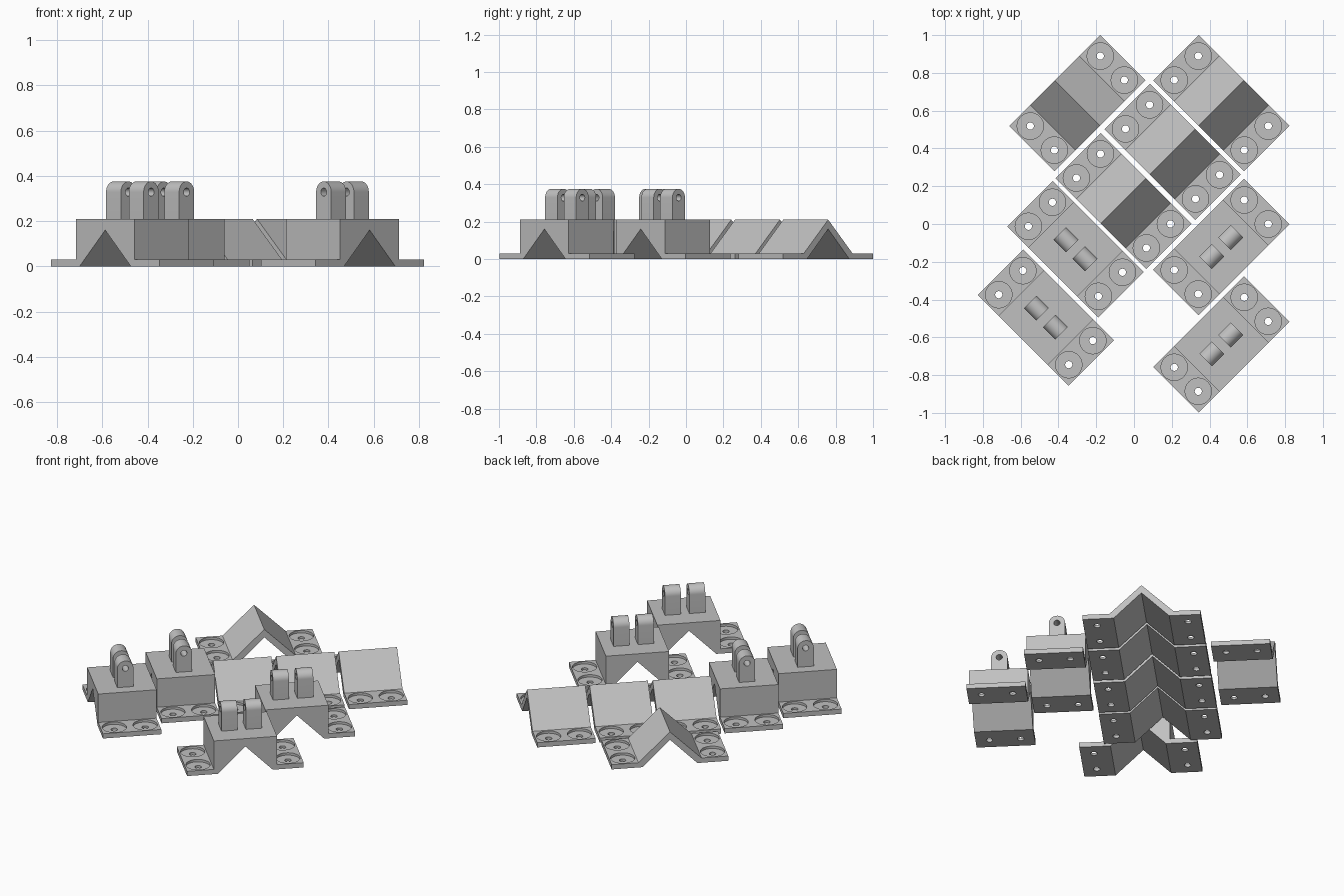
import bpy, bmesh, math
from mathutils import Matrix, Vector

if "Cube" in bpy.data.objects:
    bpy.data.objects.remove(bpy.data.objects["Cube"])

HL, HW = 0.34, 0.17            # half length / half width of a piece
BODY, TOP = 0.184, 0.21        # half length and height of the raised body
FL = 0.03                      # flange thickness
LUG_R, LUG_Z = 0.047, 0.328    # lug rounding radius and pin height

grey = bpy.data.materials.new("light_grey")
grey.diffuse_color = (0.53, 0.53, 0.53, 1)
grey.use_nodes = True
grey.node_tree.nodes["Principled BSDF"].inputs["Base Color"].default_value = grey.diffuse_color


def add(name, bm):
    bmesh.ops.recalc_face_normals(bm, faces=bm.faces)
    me = bpy.data.meshes.new(name)
    bm.to_mesh(me)
    bm.free()
    me.materials.append(grey)
    ob = bpy.data.objects.new(name, me)
    bpy.context.collection.objects.link(ob)
    return ob


def prism(bm, pts, vec):
    """Extrude a flat outline along a vector."""
    f = bm.faces.new([bm.verts.new(p) for p in pts])
    r = bmesh.ops.extrude_face_region(bm, geom=[f])
    moved = [g for g in r["geom"] if isinstance(g, bmesh.types.BMVert)]
    bmesh.ops.translate(bm, verts=moved, vec=vec)


def cylinder(bm, radius, depth, mat):
    bmesh.ops.create_cone(bm, cap_ends=True, segments=32, radius1=radius,
                          radius2=radius, depth=depth, matrix=mat)


def cut(ob, cutters):
    """Subtract the cutters, bake the result and return its mesh."""
    for c in cutters:
        c.hide_render = True
        m = ob.modifiers.new("cut", 'BOOLEAN')
        m.operation, m.solver, m.object = 'DIFFERENCE', 'EXACT', c
    deps = bpy.context.evaluated_depsgraph_get()
    me = bpy.data.meshes.new_from_object(ob.evaluated_get(deps))
    for p in me.polygons:
        p.use_smooth = True
    me.set_sharp_from_angle(angle=math.radians(30))
    bpy.data.objects.remove(ob)
    return me


# Screw hole cutters: wide recess and narrow through hole
def hole_cutter(name, radius, z0, z1):
    bm = bmesh.new()
    for u in (-0.262, 0.262):
        for v in (-0.09, 0.09):
            cylinder(bm, radius, z1 - z0, Matrix.Translation((u, v, (z0 + z1) / 2)))
    return add(name, bm)


recess = hole_cutter("recess_cutter", 0.07, 0.015, 0.06)
through = hole_cutter("screw_hole_cutter", 0.019, -0.02, 0.06)


# Body with flanges and a triangular channel underneath
def body(name, upper):
    outline = [(-HL, 0), (-0.16, 0), (0, 0.16), (0.16, 0), (HL, 0), (HL, FL),
               (BODY, FL)] + upper + [(-BODY, FL), (-HL, FL)]
    bm = bmesh.new()
    prism(bm, [(u, -HW, z) for u, z in outline], Vector((0, 2 * HW, 0)))
    return cut(add(name, bm), [recess, through])


ridge_mesh = body("ridge_bracket", [(0, TOP)])
block_mesh = body("block_bracket", [(BODY, TOP), (-BODY, TOP)])

# Round-topped hinge lug with a pin hole
bm = bmesh.new()
arch = [(LUG_R * math.cos(a), LUG_Z + LUG_R * math.sin(a))
        for a in (math.pi * i / 24 for i in range(25))]
arch += [(-LUG_R, TOP - 0.01), (LUG_R, TOP - 0.01)]
prism(bm, [(-0.0465, v, z) for v, z in arch], Vector((0.093, 0, 0)))
lug = add("hinge_lug", bm)
bm = bmesh.new()
cylinder(bm, 0.018, 0.2, Matrix.Translation((0, 0, LUG_Z)) @ Matrix.Rotation(math.pi / 2, 4, 'Y'))
pin = add("pin_hole_cutter", bm)
lug_mesh = cut(lug, [pin])

for c in (recess, through, pin):
    bpy.data.objects.remove(c)


def place(name, mesh, mat):
    ob = bpy.data.objects.new(name, mesh)
    ob.matrix_world = mat
    bpy.context.collection.objects.link(ob)


# Layout: centre and turn of every piece
ridges = [(0.462, 0.64, -45), (0.204, 0.382, -45), (-0.056, 0.122, -45), (-0.30, 0.64, 45)]
blocks = [(-0.31, -0.134, -45), (-0.467, -0.496, -45), (0.462, -0.122, 45), (0.462, -0.637, 45)]


def frame(x, y, deg):
    return Matrix.Translation((x, y, 0)) @ Matrix.Rotation(math.radians(deg), 4, 'Z')


for i, p in enumerate(ridges, 1):
    place(f"ridge_bracket_{i}", ridge_mesh, frame(*p))
for i, p in enumerate(blocks, 1):
    place(f"block_bracket_{i}", block_mesh, frame(*p))
    for side, u in (("a", -0.071), ("b", 0.071)):
        place(f"hinge_lug_{i}{side}", lug_mesh, frame(*p) @ Matrix.Translation((u, 0, 0)))
